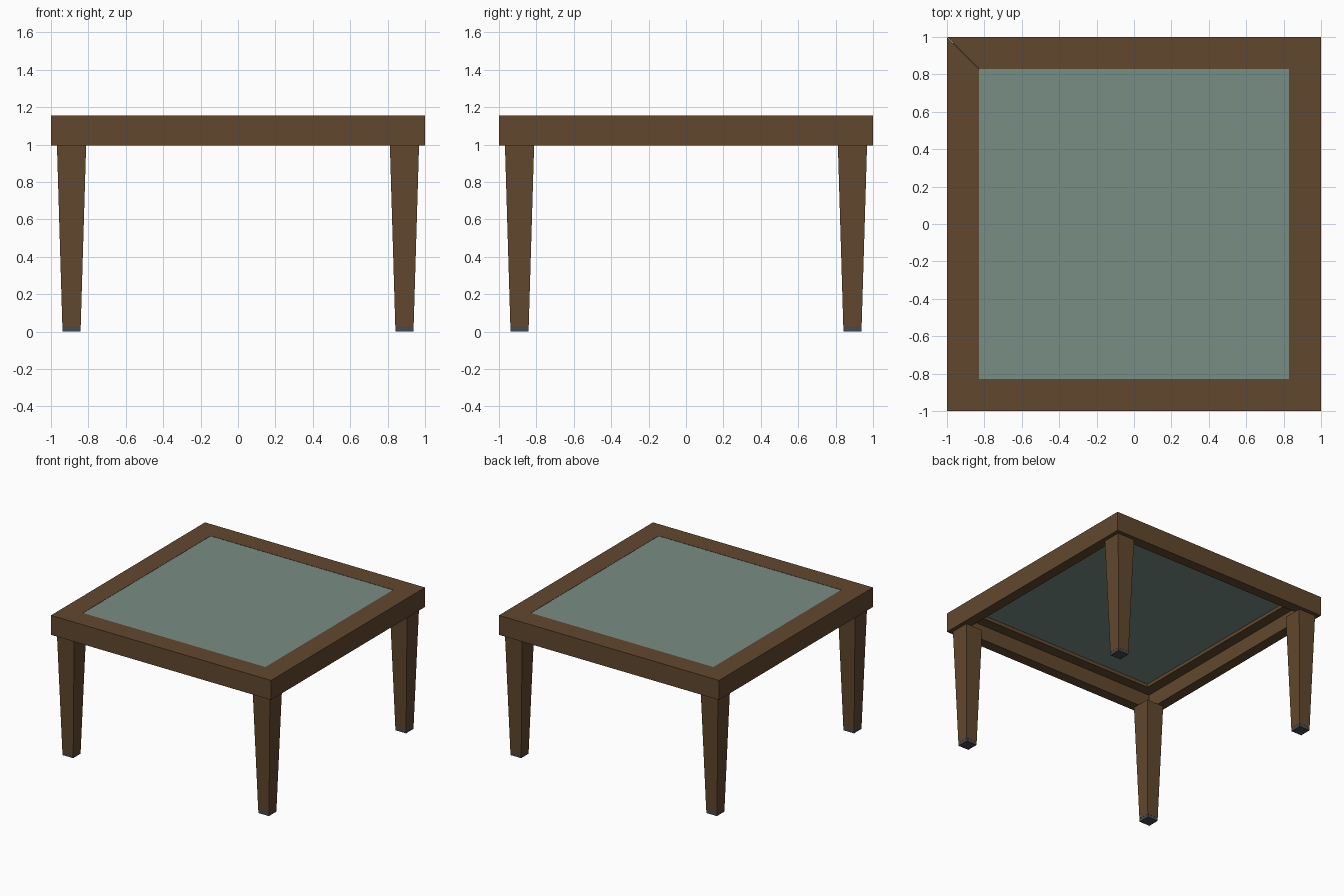
import bpy
import bmesh
from math import pi
from mathutils import Matrix

cube = bpy.data.objects.get("Cube")
if cube:
    bpy.data.objects.remove(cube, do_unlink=True)


def make_material(name, rgb, roughness):
    mat = bpy.data.materials.new(name)
    mat.use_nodes = True
    color = (*rgb, 1.0)
    mat.diffuse_color = color
    shader = mat.node_tree.nodes["Principled BSDF"]
    shader.inputs["Base Color"].default_value = color
    shader.inputs["Roughness"].default_value = roughness
    return mat


wood = make_material("brown wood", (0.12, 0.064, 0.027), 0.6)
glass = make_material("grey green glass", (0.19, 0.27, 0.235), 0.2)
rubber = make_material("dark grey rubber", (0.06, 0.066, 0.075), 0.8)


def finish(name, bm, mat):
    bmesh.ops.recalc_face_normals(bm, faces=bm.faces)
    mesh = bpy.data.meshes.new(name)
    bm.to_mesh(mesh)
    bm.free()
    mesh.materials.append(mat)
    obj = bpy.data.objects.new(name, mesh)
    bpy.context.collection.objects.link(obj)
    return obj


def tapered_block(name, mat, center, z0, z1, half0, half1):
    """Square block whose half width goes from half0 at z0 to half1 at z1."""
    cx, cy = center
    bm = bmesh.new()
    bmesh.ops.create_cube(bm, size=2)
    for v in bm.verts:
        top = v.co.z > 0
        half = half1 if top else half0
        v.co = (cx + v.co.x * half, cy + v.co.y * half, z1 if top else z0)
    return finish(name, bm, mat)


HEIGHT = 1.155
RIM = 0.83        # inner edge of the top border
APRON = 0.915     # inner face of the apron
APRON_Z = 0.995   # underside of the apron
BORDER_Z = 1.117  # underside of the top border


def mitred_rail(name, angle):
    """L-shaped rail along the front, cut at 45 degrees, turned to its side."""
    profile = [(1, APRON_Z), (1, HEIGHT), (RIM, HEIGHT),
               (RIM, BORDER_Z), (APRON, BORDER_Z), (APRON, APRON_Z)]
    bm = bmesh.new()
    ends = [[bm.verts.new((side * r, -r, z)) for r, z in profile]
            for side in (-1, 1)]
    for i in range(len(profile)):
        j = (i + 1) % len(profile)
        bm.faces.new((ends[0][i], ends[0][j], ends[1][j], ends[1][i]))
    for end in ends:
        bm.faces.new(end)
    bmesh.ops.rotate(bm, verts=bm.verts, matrix=Matrix.Rotation(angle, 3, "Z"))
    return finish(name, bm, wood)


# Table top: four mitred rails around a glass panel
for k, side in enumerate(("front", "left", "back", "right")):
    mitred_rail(side + "_rail", k * pi / 2)
tapered_block("glass_panel", glass, (0, 0), HEIGHT - 0.01, HEIGHT - 0.002, RIM, RIM)

# Tapered legs with rubber feet
LEG = 0.89
for sx, side in ((1, "left"), (-1, "right")):
    for sy, end in ((-1, "front"), (1, "back")):
        spot = (sx * LEG, sy * LEG)
        tapered_block(f"{end}_{side}_leg", wood, spot, 0.026, APRON_Z, 0.049, 0.078)
        tapered_block(f"{end}_{side}_foot", rubber, spot, 0, 0.026, 0.048, 0.048)
